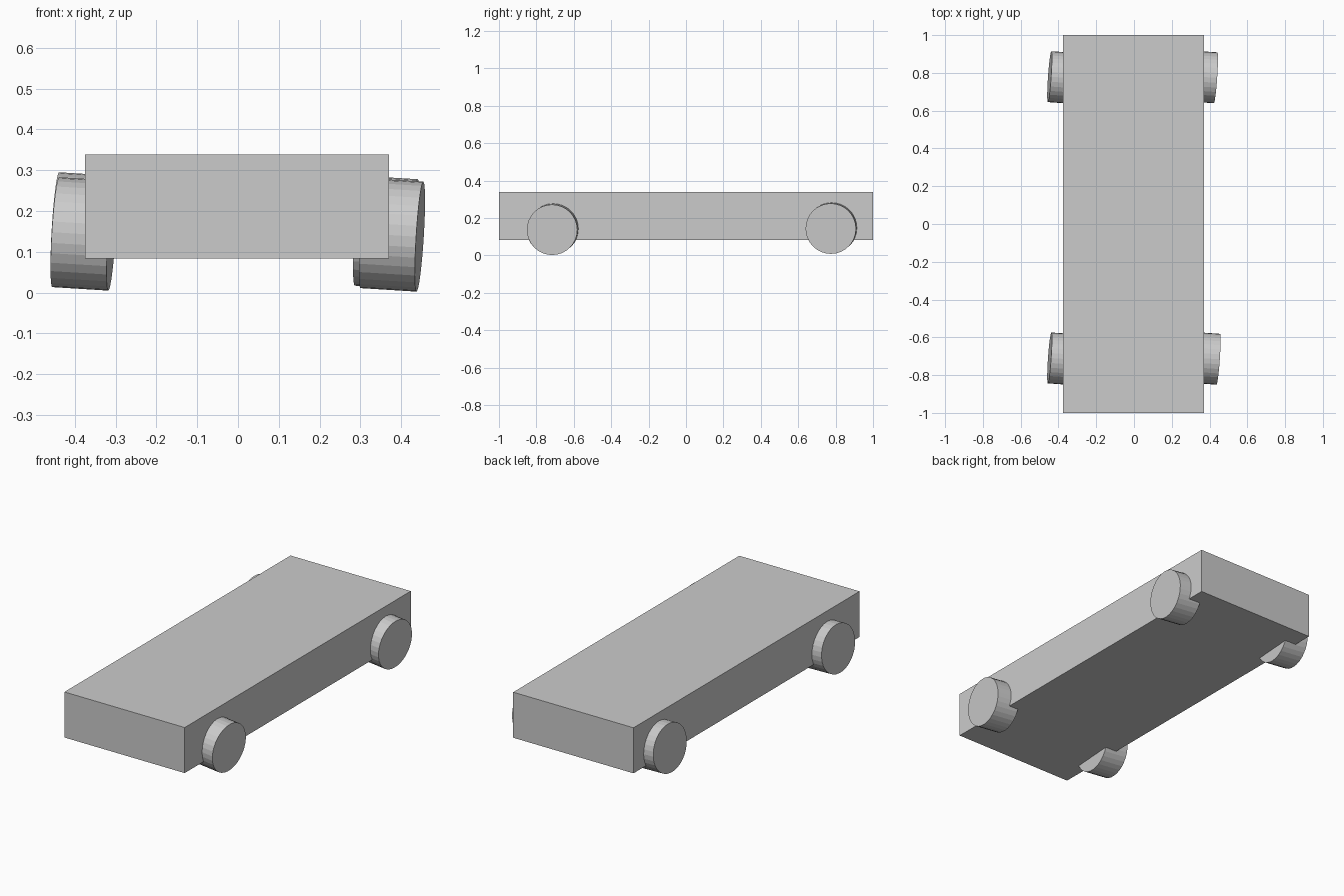
import bpy
from mathutils import Vector

if "Cube" in bpy.data.objects:
    bpy.data.objects.remove(bpy.data.objects["Cube"])

AXLE = Vector((1, -0.07, -0.062)).normalized()  # wheels share a slight tilt
RADIUS = 0.135
WIDTH = 0.138


def box(name, low, high):
    low, high = Vector(low), Vector(high)
    bpy.ops.mesh.primitive_cube_add(size=1, location=(low + high) / 2)
    obj = bpy.context.object
    obj.name = name
    obj.scale = high - low
    return obj


def wheel(name, outer_centre, side):
    # outer_centre is the middle of the outward cap
    centre = Vector(outer_centre) - AXLE * (side * WIDTH / 2)
    bpy.ops.mesh.primitive_cylinder_add(vertices=32, radius=RADIUS,
                                        depth=WIDTH, location=centre)
    obj = bpy.context.object
    obj.name = name
    obj.rotation_euler = AXLE.to_track_quat('Z', 'Y').to_euler()
    return obj


# Slab body
box("body", (-0.375, -1, 0.083), (0.37, 1, 0.338))

# Four wheels
wheel("front_right_wheel", (0.446, -0.716, 0.137), 1)
wheel("back_right_wheel", (0.432, 0.774, 0.143), 1)
wheel("front_left_wheel", (-0.447, -0.709, 0.148), -1)
wheel("back_left_wheel", (-0.447, 0.78, 0.16), -1)
